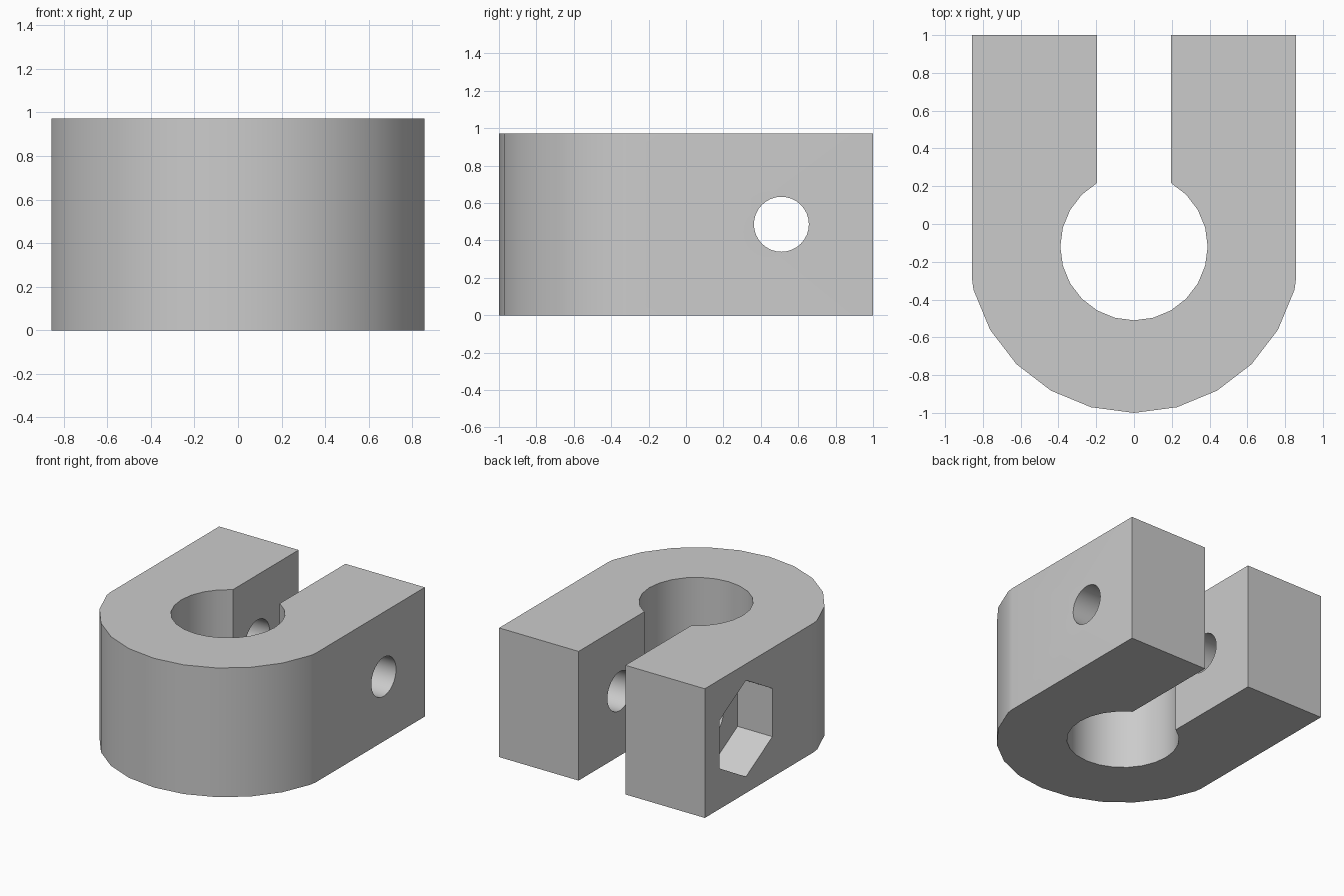
import bpy, bmesh
from math import sin, cos, radians, tau
from mathutils import Vector

cube = bpy.data.objects.get("Cube")
if cube:
    bpy.data.objects.remove(cube, do_unlink=True)

HEIGHT = 0.973
HALF_WIDTH = 0.857
BORE_Y = -0.12
OUTER_R, BORE_R = 0.88, 0.39
BOLT_Y, BOLT_Z = 0.51, HEIGHT / 2

grey = bpy.data.materials.new("plain grey")
grey.use_nodes = True
grey.diffuse_color = (0.6, 0.6, 0.6, 1)
grey.node_tree.nodes["Principled BSDF"].inputs["Base Color"].default_value = (0.6, 0.6, 0.6, 1)


def prism(name, outline, direction):
    """Solid made by sweeping a closed outline along a direction."""
    bm = bmesh.new()
    base = bm.faces.new([bm.verts.new(p) for p in outline])
    swept = bmesh.ops.extrude_face_region(bm, geom=[base])["geom"]
    bmesh.ops.translate(bm, vec=Vector(direction),
                        verts=[g for g in swept if isinstance(g, bmesh.types.BMVert)])
    bmesh.ops.recalc_face_normals(bm, faces=bm.faces)
    mesh = bpy.data.meshes.new(name)
    bm.to_mesh(mesh)
    bm.free()
    mesh.materials.append(grey)
    obj = bpy.data.objects.new(name, mesh)
    bpy.context.collection.objects.link(obj)
    return obj


def arc(radius, limit):
    """Points on a circle about the bore, equally far to each side of the front."""
    return [(radius * sin(radians(a)), BORE_Y - radius * cos(radians(a)))
            for a in range(-limit, limit + 15, 15)]


def cross_cutter(name, sides, radius, x0, x1):
    """Prism along x on the bolt axis, with a corner at the top."""
    ring = [(x0, BOLT_Y + radius * sin(tau * i / sides), BOLT_Z + radius * cos(tau * i / sides))
            for i in range(sides)]
    return prism(name, ring, (x1 - x0, 0, 0))


# Clamp body: rounded front with flat sides, open slot running into the bore
bore = arc(BORE_R, 150)
slot_x = bore[-1][0]
outline = ([(-HALF_WIDTH, 1), (-HALF_WIDTH, -0.295)]
           + arc(OUTER_R, 75)
           + [(HALF_WIDTH, -0.295), (HALF_WIDTH, 1), (slot_x, 1)]
           + bore[::-1]
           + [(-slot_x, 1)])
body = prism("clamp_body", [(x, y, 0) for x, y in outline], (0, 0, HEIGHT))

# Bolt hole through both arms, and the hexagonal nut pocket on one side
cutters = [cross_cutter("bolt_hole_cutter", 32, 0.147, -1, 1),
           cross_cutter("nut_pocket_cutter", 6, 0.363, -1, -HALF_WIDTH + 0.29)]
bpy.ops.object.select_all(action="DESELECT")
bpy.context.view_layer.objects.active = body
body.select_set(True)
for cutter in cutters:
    mod = body.modifiers.new(cutter.name, "BOOLEAN")
    mod.operation = "DIFFERENCE"
    mod.solver = "EXACT"
    mod.object = cutter
    bpy.ops.object.modifier_apply(modifier=mod.name)
    bpy.data.objects.remove(cutter, do_unlink=True)

bpy.ops.object.shade_smooth_by_angle(angle=radians(30))
